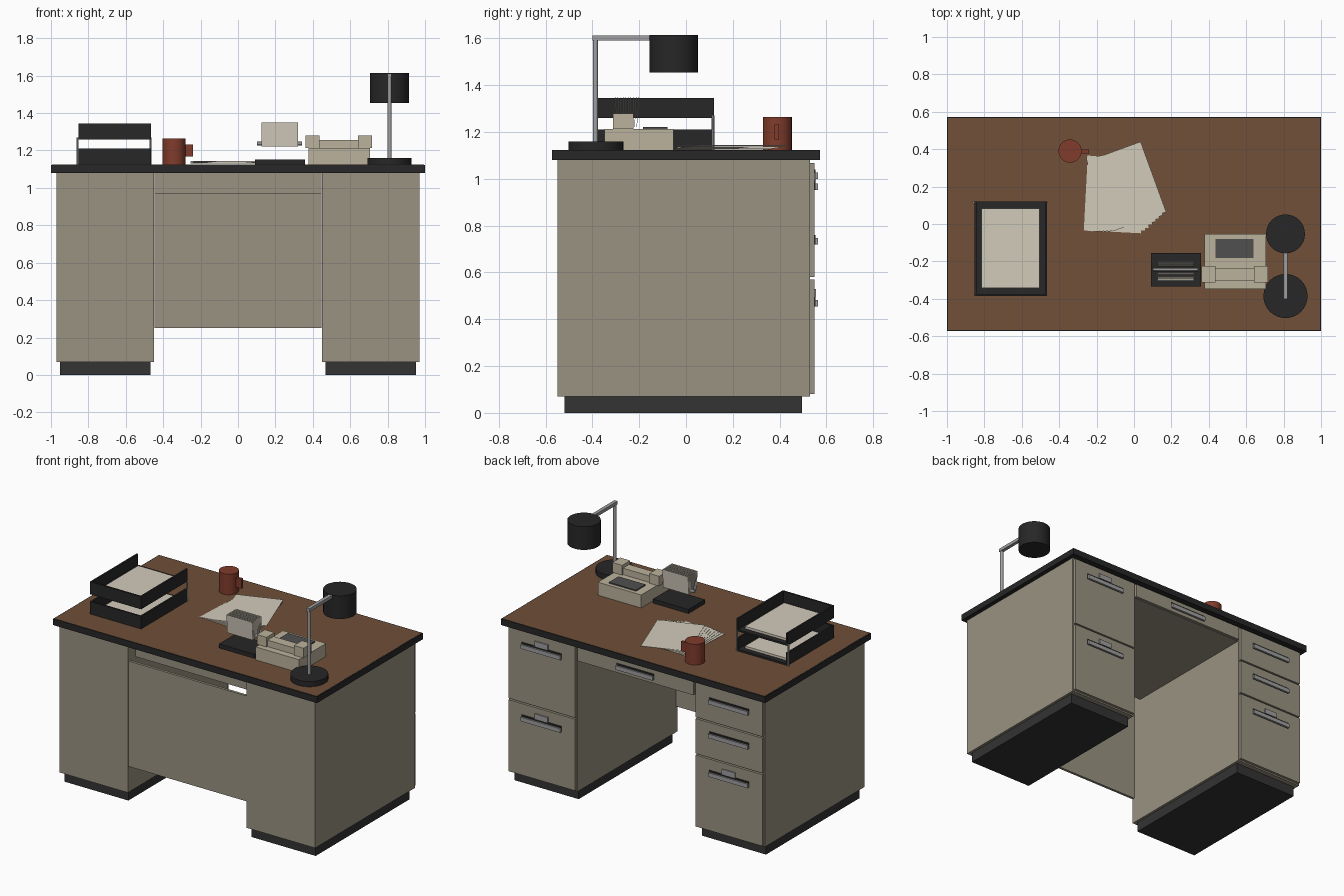
import bpy, math

if "Cube" in bpy.data.objects:
    bpy.data.objects.remove(bpy.data.objects["Cube"])

def mat(name, r, g, b):
    m = bpy.data.materials.new(name)
    m.diffuse_color = (r, g, b, 1)
    m.use_nodes = True
    m.node_tree.nodes["Principled BSDF"].inputs["Base Color"].default_value = m.diffuse_color
    return m

BODY = mat("putty_steel", .32, .29, .22)
WOOD = mat("wood", .16, .08, .04)
BLACK = mat("black", .02, .02, .02)
PLINTH = mat("dark_plinth", .035, .033, .033)
PAPER = mat("paper", .65, .60, .50)
PHONE = mat("phone_plastic", .50, .45, .34)
RED = mat("red_ceramic", .22, .045, .025)
METAL = mat("metal", .35, .35, .36)
KEYS = mat("keypad_grey", .08, .08, .08)

def box(name, x0, x1, y0, y1, z0, z1, m, rot=(0, 0, 0)):
    bpy.ops.mesh.primitive_cube_add(size=1, rotation=rot,
        location=((x0 + x1) / 2, (y0 + y1) / 2, (z0 + z1) / 2))
    o = bpy.context.object
    o.name = name
    o.scale = (x1 - x0, y1 - y0, z1 - z0)
    o.data.materials.append(m)
    return o

def cyl(name, x, y, z0, z1, r, m, sides=32):
    bpy.ops.mesh.primitive_cylinder_add(vertices=sides, radius=r, depth=z1 - z0,
        location=(x, y, (z0 + z1) / 2))
    o = bpy.context.object
    o.name = name
    o.data.materials.append(m)
    bpy.ops.object.shade_smooth_by_angle()
    return o

T = 1.124  # desk surface height

# Desk top: black edge band with a wood panel
box("desk_top_edge", -1, 1, -.573, .573, 1.08, T - .001, BLACK)
box("desk_top_wood", -.994, .994, -.567, .567, 1.10, T, WOOD)

def pull(name, x, z, w=.30):
    # plate with a projecting lip
    box(name + "_plate", x - w / 2, x + w / 2, .547, .553, z - .02, z + .02, BLACK)
    box(name + "_lip", x - w / 2, x + w / 2, .552, .563, z - .02, z + .008, METAL)

# Pedestals with plinths and drawers
drawers = {"left": [(.08, .57, True), (.58, .82, False), (.83, 1.068, False)],
           "right": [(.08, .57, True), (.58, 1.068, True)]}
for side, s in (("left", -1), ("right", 1)):
    c = s * .71
    box(side + "_pedestal", c - .26, c + .26, -.55, .53, .07, 1.08, BODY)
    box(side + "_plinth", c - .243, c + .243, -.52, .495, 0, .07, PLINTH)
    for i, (z0, z1, label) in enumerate(drawers[side]):
        n = f"{side}_drawer_{i + 1}"
        box(n, c - .253, c + .253, .53, .548, z0, z1, BODY)
        zh = {.57: .475, .82: .74, 1.068: .972}[z1]
        pull(n + "_pull", c, zh)
        if label:
            box(n + "_label_holder", c - .05, c + .05, .547, .556, zh + .02, zh + .055, METAL)

# Modesty panel and centre drawer
box("modesty_panel", -.447, .447, -.548, -.53, .25, .972, BODY)
box("centre_drawer_box", -.447, .447, -.47, .53, .972, 1.08, BODY)
box("centre_drawer_front", -.44, .44, .53, .548, .975, 1.068, BODY)
pull("centre_drawer_pull", 0, 1.02, .28)

# Desk lamp
cyl("lamp_base", .81, -.385, T, 1.16, .118, BLACK)
cyl("lamp_pole", .81, -.387, 1.15, 1.60, .011, METAL, 16)
box("lamp_arm", .798, .822, -.40, -.10, 1.59, 1.612, METAL)
cyl("lamp_shade", .81, -.053, 1.455, 1.614, .104, BLACK)

# Mug
cyl("mug", -.342, .39, T, 1.265, .062, RED)
box("mug_handle", -.29, -.24, .378, .398, 1.168, 1.233, RED)

# Two-level letter tray, open at the back
for n, z in (("lower", T), ("upper", 1.259)):
    h = z + .086
    box(n + "_tray_floor", -.853, -.465, -.385, .12, z, z + .012, BLACK)
    box(n + "_tray_left", -.853, -.841, -.385, .12, z, h, BLACK)
    box(n + "_tray_right", -.477, -.465, -.385, .12, z, h, BLACK)
    box(n + "_tray_front", -.853, -.465, -.385, -.373, z, h, BLACK)
    box(n + "_tray_paper", -.815, -.505, -.342, .083, z + .01, z + .028, PAPER)
for x in (-.858, -.468):
    cyl("tray_post", x, .116, T, 1.27, .006, METAL, 8)

# Fanned loose sheets
N = 8
for i in range(N):
    t = i / (N - 1)
    x, y, z = -.105 + .065 * t, .158 + .042 * t, T + .0026 * i
    box("loose_sheet", x - .153, x + .153, y - .2, y + .2, z, z + .002, PAPER,
        (0, 0, math.radians(-3 + 23 * t)))

# Telephone
box("phone_body", .378, .706, -.348, -.054, T, 1.213, PHONE)
box("phone_keypad", .435, .64, -.183, -.08, 1.205, 1.221, KEYS)
box("handset_grip", .42, .66, -.302, -.235, 1.213, 1.257, PHONE)
for x in (.361, .642):
    box("handset_end", x, x + .074, -.312, -.225, 1.213, 1.28, PHONE)

# Rotary card file
box("card_file_base", .09, .358, -.335, -.155, T, 1.152, BLACK)
axle = cyl("card_file_axle", .2225, -.243, 1.12, 1.36, .01, METAL, 12)
axle.rotation_euler = (0, math.pi / 2, 0)
axle.location.z = 1.238
for i in range(10):
    t = i / 4.5 - 1
    y = -.252 + .046 * t
    box("file_card", .125, .32, y - .001, y + .001, 1.222, 1.35, PAPER,
        (math.radians(-4 * t), 0, 0))
